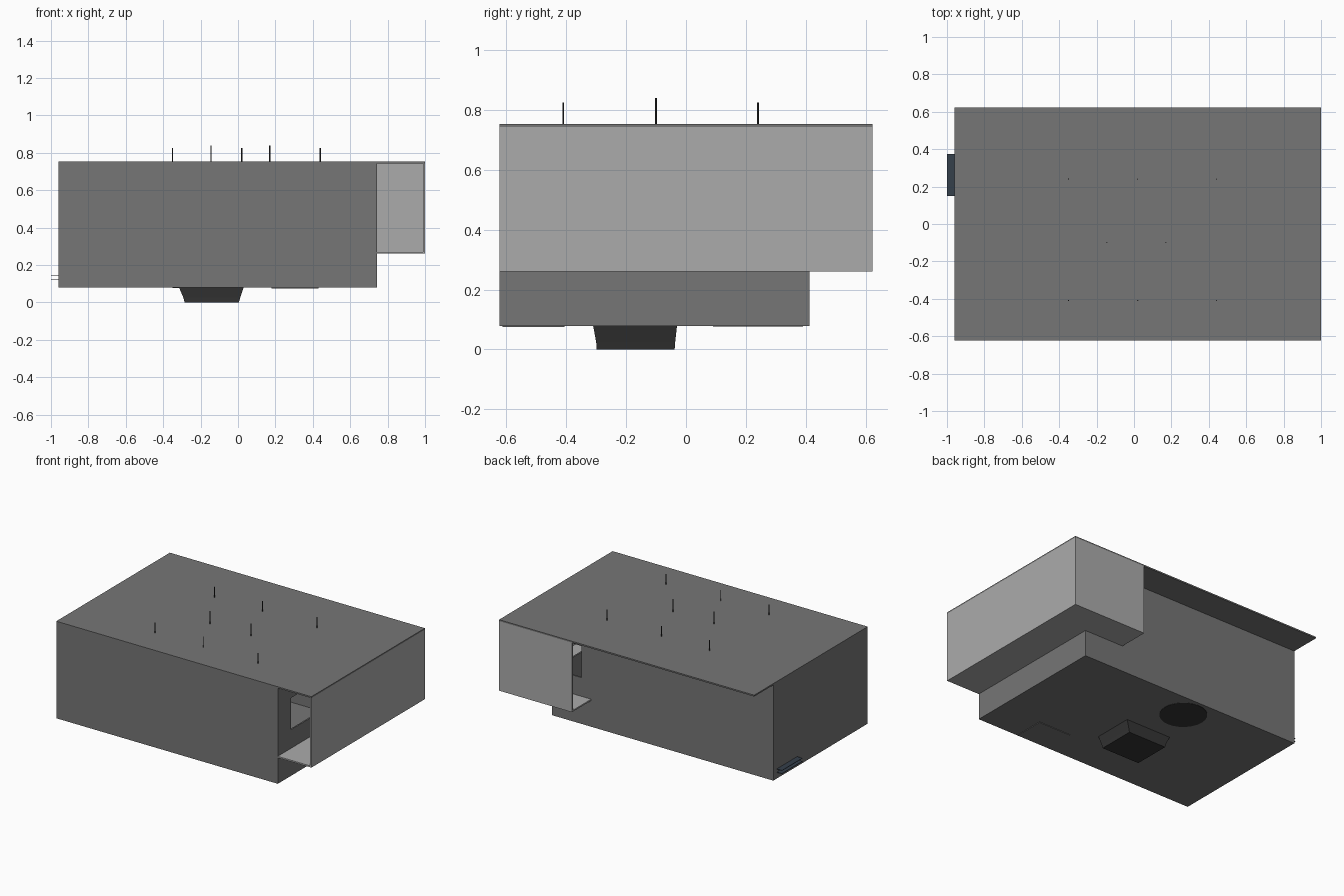
import bpy, bmesh

if "Cube" in bpy.data.objects:
    bpy.data.objects.remove(bpy.data.objects["Cube"])


def material(name, r, g, b):
    m = bpy.data.materials.new(name)
    m.diffuse_color = (r, g, b, 1)
    m.use_nodes = True
    m.node_tree.nodes["Principled BSDF"].inputs["Base Color"].default_value = m.diffuse_color
    return m


DARK = material("dark_grey", 0.18, 0.18, 0.18)
LIGHT = material("light_grey", 0.41, 0.41, 0.41)
CHARCOAL = material("charcoal", 0.035, 0.035, 0.035)
BLUE = material("slate_blue", 0.035, 0.05, 0.07)


def finish(name, bm, mat):
    bmesh.ops.recalc_face_normals(bm, faces=bm.faces)
    me = bpy.data.meshes.new(name)
    bm.to_mesh(me)
    bm.free()
    ob = bpy.data.objects.new(name, me)
    bpy.context.collection.objects.link(ob)
    if mat:
        me.materials.append(mat)
    return ob


def box(name, x0, x1, y0, y1, z0, z1, mat=None):
    bm = bmesh.new()
    bmesh.ops.create_cube(bm, size=1)
    for v in bm.verts:
        v.co = ((x0 + x1) / 2 + v.co.x * (x1 - x0),
                (y0 + y1) / 2 + v.co.y * (y1 - y0),
                (z0 + z1) / 2 + v.co.z * (z1 - z0))
    return finish(name, bm, mat)


def cut(ob, *bounds):
    cutter = box(ob.name + "_cutter", *bounds)
    cutter.hide_render = True
    cutter.hide_set(True)
    mod = ob.modifiers.new("opening", "BOOLEAN")
    mod.object = cutter
    mod.operation = "DIFFERENCE"
    mod.solver = "EXACT"


T = 0.01                       # wall thickness
W = 0.623                      # half depth of the whole model
X0, X1, Y0, Y1 = -0.96, 0.742, -W, 0.413
Z0, Z1 = 0.079, 0.743

# Main room walls, with window openings towards the corridor
box("front_wall", X0, X1, Y0, Y0 + T, Z0, Z1, DARK)
box("left_wall", X0, X0 + T, Y0 + T, Y1 - T, Z0, Z1, DARK)
back = box("back_wall", X0, X1, Y1 - T, Y1, Z0, Z1, DARK)
right = box("right_wall", X1 - T, X1, Y0 + T, Y1 - T, Z0, Z1, DARK)
cut(right, X1 - 0.05, X1 + 0.05, -0.48, 0.26, 0.40, 0.62)
cut(back, 0.515, 0.67, Y1 - 0.05, Y1 + 0.05, 0.40, 0.62)

# Room floor with the pit opening, and the overhanging roof
floor = box("room_floor", X0 + T, X1 - T, Y0 + T, Y1 - T, Z0, Z0 + T, DARK)
cut(floor, -0.30, 0.015, -0.30, -0.04, Z0 - 0.05, Z0 + 0.05)
box("roof", X0, 1.0, -W, W, Z1, Z1 + T, DARK)

# L-shaped corridor wrapped round the back right corner
box("corridor_outer_wall", 1 - T, 1.0, -W, W, 0.26, Z1, LIGHT)
box("corridor_back_wall", 0.44, 1 - T, W - T, W, 0.26, Z1, LIGHT)
box("corridor_side_floor", X1, 1 - T, -W, W - T, 0.26, 0.27, LIGHT)
box("corridor_back_floor", 0.44, X1, Y1, W - T, 0.26, 0.27, LIGHT)

# Sunken pit under the floor: stacked rectangles, closed below
rings = [(-0.315, 0.03, -0.31, -0.03, Z0), (-0.292, 0.012, -0.30, -0.036, 0.025),
         (-0.285, 0.005, -0.298, -0.038, 0.0)]
bm = bmesh.new()
loops = [[bm.verts.new((x, y, z)) for x, y in ((a, c), (b, c), (b, d), (a, d))]
         for a, b, c, d, z in rings]
for lo, hi in zip(loops, loops[1:]):
    for i in range(4):
        j = (i + 1) % 4
        bm.faces.new((lo[i], lo[j], hi[j], hi[i]))
bm.faces.new(loops[-1])
finish("pit", bm, CHARCOAL)

# Thin panels on the underside
box("floor_panel", 0.18, 0.43, -0.613, -0.405, 0.075, Z0, DARK)
bm = bmesh.new()
bmesh.ops.create_cone(bm, cap_ends=True, segments=24, radius1=0.15,
                      radius2=0.15, depth=0.006)
bmesh.ops.translate(bm, verts=bm.verts, vec=(-0.20, 0.24, Z0 + 0.001))
finish("round_floor_panel", bm, CHARCOAL)

# Ledge slot on the left wall: two thin plates
for name, z in (("slot_lower_plate", 0.121), ("slot_upper_plate", 0.143)):
    box(name, -1.0, X0, 0.15, 0.375, z, z + 0.003, BLUE)

# Lamp wires through the roof
wires = [(x, y, 0.825) for y in (0.24, -0.41) for x in (-0.35, 0.02, 0.44)]
wires += [(-0.145, -0.10, 0.84), (0.17, -0.10, 0.84)]
for i, (x, y, top) in enumerate(wires):
    bm = bmesh.new()
    h = top - Z1
    bmesh.ops.create_cone(bm, cap_ends=True, segments=8, radius1=0.003,
                          radius2=0.003, depth=h)
    bmesh.ops.translate(bm, verts=bm.verts, vec=(x, y, Z1 + h / 2))
    finish(f"lamp_wire_{i + 1}", bm, CHARCOAL)
